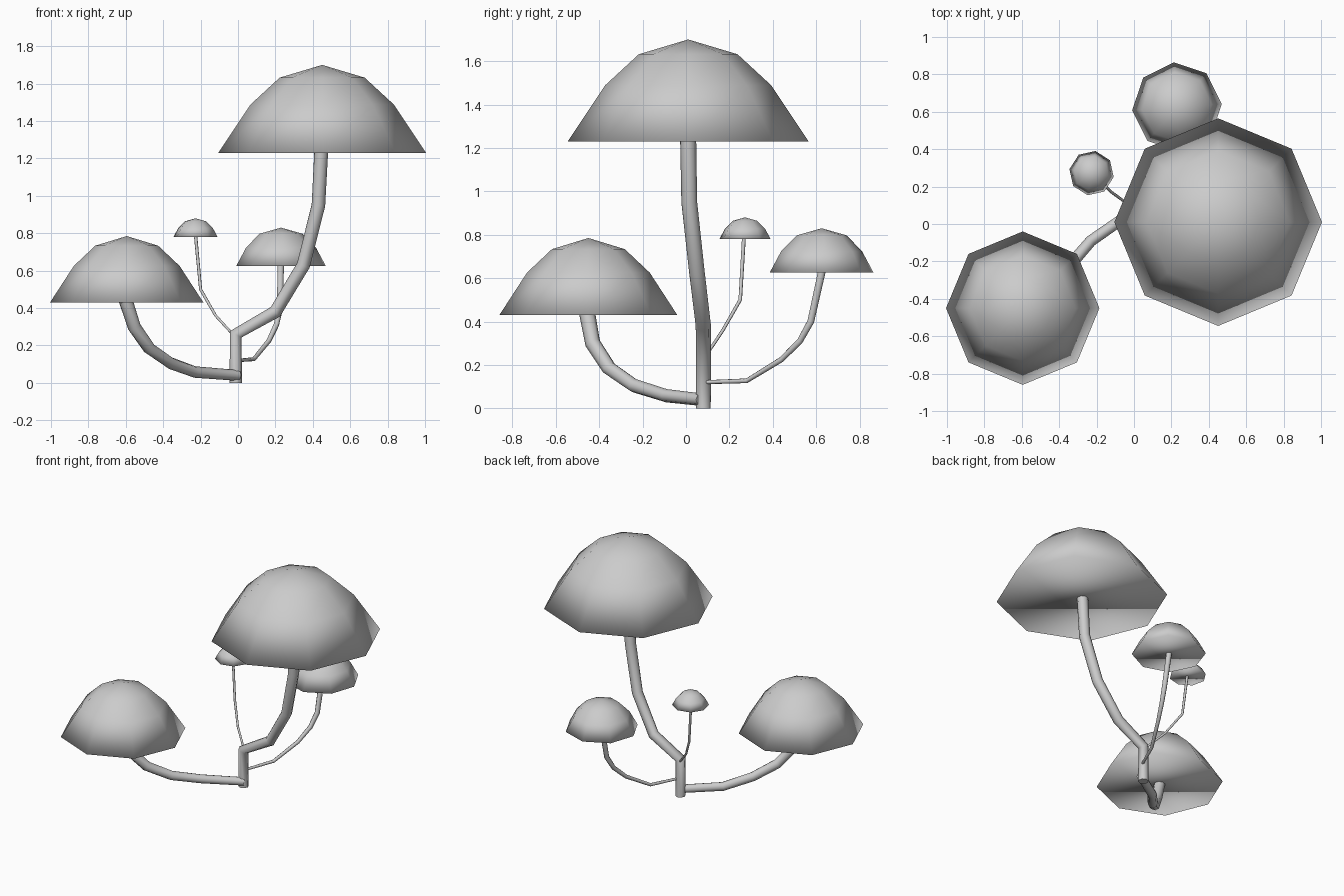
import bpy
import bmesh
from math import cos, sin, pi, radians

default = bpy.data.objects.get("Cube")
if default:
    bpy.data.objects.remove(default, do_unlink=True)

# One plain grey for everything
GREY = (0.6, 0.6, 0.6, 1.0)
grey = bpy.data.materials.new("plain_grey")
grey.use_nodes = True
grey.diffuse_color = GREY
grey.node_tree.nodes["Principled BSDF"].inputs["Base Color"].default_value = GREY

SIDES = 8


def make_cap(name, centre, radius, height, rings, turn=0):
    """Closed eight-sided dome; rings are (radius share, height share)."""
    bm = bmesh.new()
    x, y, z = centre
    loops = []
    for r, h in [(1, 0)] + rings:
        angles = [2 * pi * i / SIDES + radians(turn) for i in range(SIDES)]
        loops.append([bm.verts.new((x + radius * r * cos(a),
                                    y + radius * r * sin(a),
                                    z + height * h)) for a in angles])
    apex = bm.verts.new((x, y, z + height))
    for i in range(SIDES):
        j = (i + 1) % SIDES
        for low, high in zip(loops, loops[1:]):
            bm.faces.new((low[i], low[j], high[j], high[i]))
        bm.faces.new((loops[-1][i], loops[-1][j], apex))
    bm.faces.new(loops[0][::-1])
    for face in bm.faces:
        face.smooth = True
    mesh = bpy.data.meshes.new(name)
    bm.to_mesh(mesh)
    bm.free()
    mesh.materials.append(grey)
    bpy.context.collection.objects.link(bpy.data.objects.new(name, mesh))


def make_stem(name, start, end, path):
    """Round tube along a path, its radius blending from start to end."""
    curve = bpy.data.curves.new(name, "CURVE")
    curve.dimensions = "3D"
    curve.bevel_depth = 1
    curve.bevel_resolution = 2
    curve.use_fill_caps = True
    spline = curve.splines.new("POLY")
    spline.points.add(len(path) - 1)
    for i, (point, co) in enumerate(zip(spline.points, path)):
        point.co = (*co, 1)
        point.radius = start + (end - start) * i / (len(path) - 1)
    spline.use_smooth = True
    curve.materials.append(grey)
    stem = bpy.data.objects.new(name, curve)
    bpy.context.collection.objects.link(stem)
    bpy.ops.object.select_all(action="DESELECT")
    stem.select_set(True)
    bpy.context.view_layer.objects.active = stem
    bpy.ops.object.convert(target="MESH")


# Caps
broad = [(0.69, 0.55), (0.41, 0.855)]
round_top = [(0.78, 0.48), (0.48, 0.84)]
make_cap("large_cap", (0.45, 0.01, 1.23), 0.555, 0.47, broad)
make_cap("medium_cap", (-0.595, -0.45, 0.43), 0.41, 0.355, broad)
make_cap("small_cap", (0.23, 0.625, 0.625), 0.24, 0.205, round_top, 4)
make_cap("tiny_cap", (-0.227, 0.272, 0.78), 0.12, 0.1, round_top, -10)

# Stems
make_stem("main_stem", 0.034, 0.037, [
    (-0.012, 0.08, 0), (-0.012, 0.08, 0.26), (0.2, 0.08, 0.38),
    (0.35, 0.05, 0.63), (0.43, 0.015, 0.95), (0.445, 0.01, 1.24)])
make_stem("medium_stem", 0.029, 0.037, [
    (0, 0.07, 0.04), (-0.23, -0.09, 0.058), (-0.36, -0.24, 0.105),
    (-0.475, -0.355, 0.185), (-0.555, -0.43, 0.3), (-0.6, -0.456, 0.44)])
make_stem("small_stem", 0.009, 0.019, [
    (0, 0.08, 0.12), (0.085, 0.28, 0.127), (0.165, 0.44, 0.225),
    (0.205, 0.525, 0.31), (0.225, 0.575, 0.4), (0.228, 0.627, 0.635)])
make_stem("tiny_stem", 0.007, 0.009, [
    (-0.01, 0.09, 0.24), (-0.12, 0.17, 0.36), (-0.2, 0.25, 0.5),
    (-0.227, 0.267, 0.79)])
